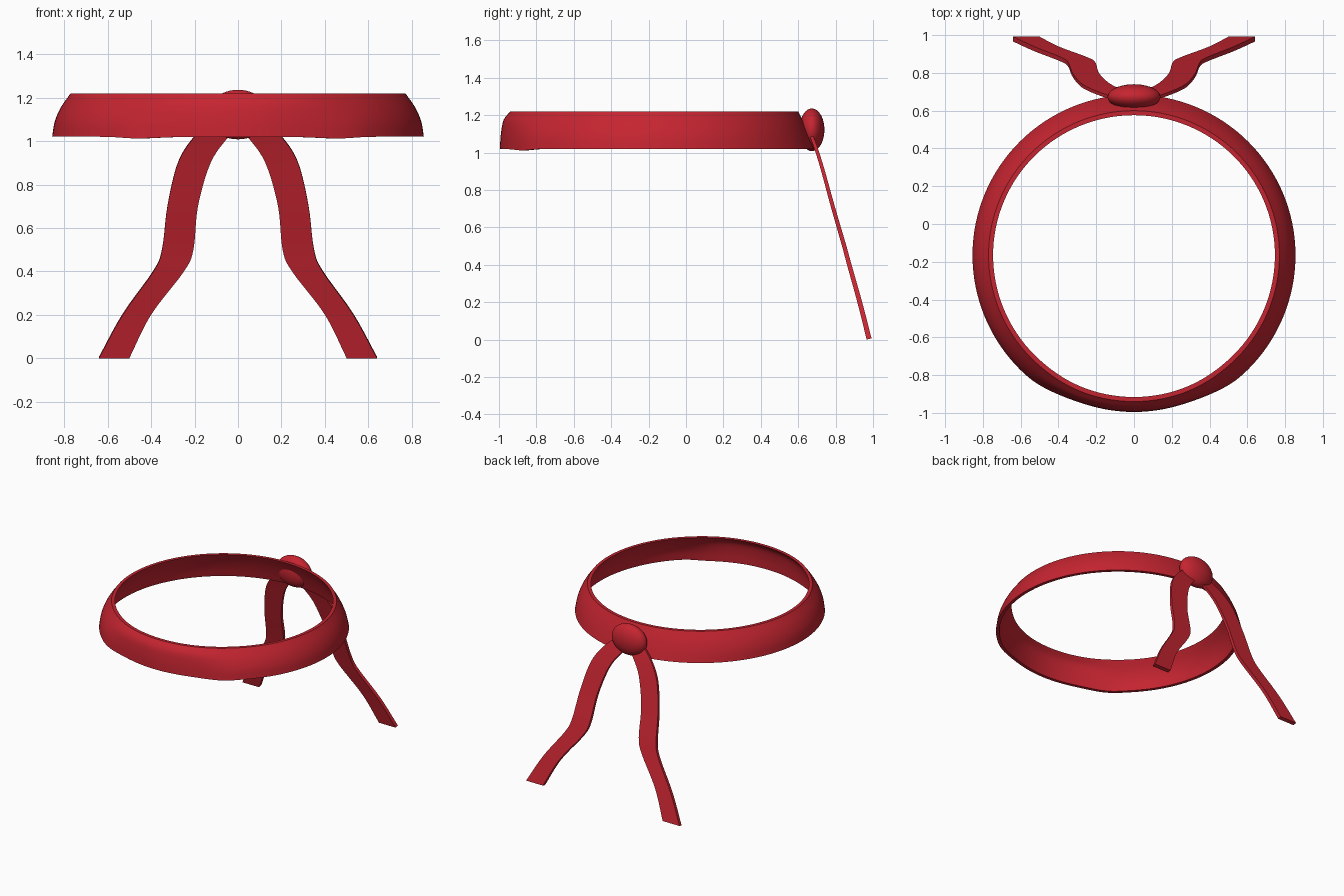
import bpy, bmesh, math
from mathutils import Vector

cube = bpy.data.objects.get("Cube")
if cube:
    bpy.data.objects.remove(cube, do_unlink=True)

# One red cloth material
red = bpy.data.materials.new("red cloth")
red.use_nodes = True
colour = (0.56, 0.018, 0.03, 1)
red.diffuse_color = colour
red.node_tree.nodes["Principled BSDF"].inputs["Base Color"].default_value = colour


def finish(obj):
    obj.data.materials.append(red)
    bpy.ops.object.select_all(action="DESELECT")
    obj.select_set(True)
    bpy.context.view_layer.objects.active = obj
    bpy.ops.object.shade_smooth_by_angle(angle=math.radians(40))


def grid_mesh(name, rows, closed_rows=False, closed_cols=False, caps=False):
    """Skin a list of point rows with quads."""
    bm = bmesh.new()
    verts = [[bm.verts.new(p) for p in row] for row in rows]
    n, m = len(rows), len(rows[0])
    for i in range(n if closed_rows else n - 1):
        for j in range(m if closed_cols else m - 1):
            a, b = verts[i], verts[(i + 1) % n]
            k = (j + 1) % m
            bm.faces.new((a[j], b[j], b[k], a[k]))
    if caps:
        bm.faces.new(verts[0])
        bm.faces.new(verts[-1])
    bmesh.ops.recalc_face_normals(bm, faces=bm.faces)
    mesh = bpy.data.meshes.new(name)
    bm.to_mesh(mesh)
    bm.free()
    obj = bpy.data.objects.new(name, mesh)
    bpy.context.collection.objects.link(obj)
    return obj


def smooth_path(keys, steps):
    """Catmull-Rom samples through the key tuples."""
    pts = [Vector(k) for k in keys]
    pts = [2 * pts[0] - pts[1]] + pts + [2 * pts[-1] - pts[-2]]
    out = []
    for i in range(1, len(pts) - 2):
        a, b, c, d = pts[i - 1:i + 3]
        for s in range(steps):
            t = s / steps
            out.append(0.5 * (2 * b + (c - a) * t + (2 * a - 5 * b + 4 * c - d) * t ** 2
                              + (3 * b - a - 3 * c + d) * t ** 3))
    return out + [pts[-2]]


def smoothstep(lo, hi, v):
    t = min(max((v - lo) / (hi - lo), 0), 1)
    return t * t * (3 - 2 * t)


# Headband: flared shell, radius and height from hem to top edge
side = smooth_path([(0.855, 1.02), (0.843, 1.09), (0.815, 1.155), (0.77, 1.22)], 4)
front = smooth_path([(0.83, 1.02), (0.825, 1.10), (0.81, 1.175), (0.775, 1.22)], 4)
back = smooth_path([(0.85, 1.02), (0.825, 1.09), (0.798, 1.155), (0.765, 1.22)], 4)
centre_y = -0.165
thickness = 0.024
rows = []
segments = 128
for i in range(segments):
    a = 2 * math.pi * i / segments
    c, s = math.cos(a), math.sin(a)
    wf, wb = smoothstep(0.75, 0.97, -s), max(s, 0) ** 2
    dip = 0.008 * math.exp(-((-s - 0.84) / 0.08) ** 2)
    outer = [p + (f - p) * wf + (b - p) * wb for p, f, b in zip(side, front, back)]
    outer = [(r, z - dip * (1.22 - z) / 0.2) for r, z in outer]
    loop = outer + [(r - thickness, z) for r, z in reversed(outer)]
    rows.append([(r * c, centre_y + r * s, z) for r, z in loop])
finish(grid_mesh("headband", rows, closed_rows=True, closed_cols=True))

# Knot at the back
bpy.ops.mesh.primitive_uv_sphere_add(segments=40, ring_count=24, radius=1,
                                     location=(0, 0.673, 1.122))
knot = bpy.context.object
knot.name = "knot"
knot.scale = (0.14, 0.067, 0.114)
finish(knot)

# Hanging tails: centre x, depth y, height z, half width
path = smooth_path([(0.04, 0.665, 1.1, 0.07), (0.12, 0.695, 1.02, 0.078),
                    (0.2, 0.732, 0.9, 0.075), (0.254, 0.787, 0.7, 0.07),
                    (0.277, 0.845, 0.5, 0.072), (0.318, 0.872, 0.4, 0.07),
                    (0.465, 0.928, 0.2, 0.065), (0.57, 0.979, 0, 0.07)], 5)
for name, sign in (("left_tail", 1), ("right_tail", -1)):
    rows = []
    for x, y, z, w in path:
        t = 0.009 + 0.004 * (1 - z)
        rows.append([(sign * (x + w * u), y + t * v, z + 0.25 * t * v + 0.004)
                     for u, v in ((-1, -1), (0, -1), (1, -1), (1, 1), (0, 1), (-1, 1))])
    finish(grid_mesh(name, rows, closed_cols=True, caps=True))
